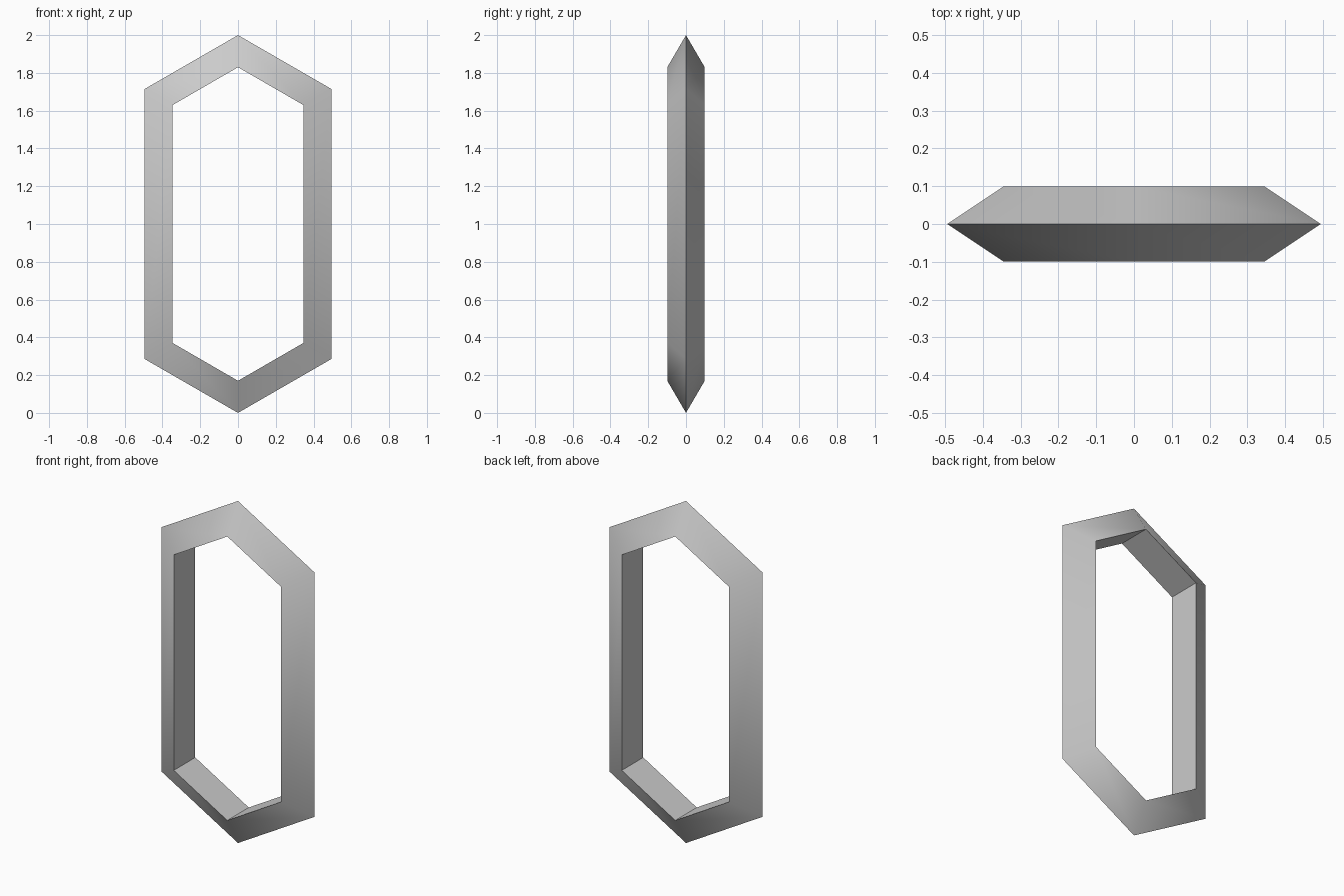
import bpy, bmesh, math

if "Cube" in bpy.data.objects:
    bpy.data.objects.remove(bpy.data.objects["Cube"])

# Single grey material
grey = bpy.data.materials.new("plain_grey")
grey.diffuse_color = (0.6, 0.6, 0.6, 1)
grey.use_nodes = True
grey.node_tree.nodes["Principled BSDF"].inputs["Base Color"].default_value = grey.diffuse_color


def hexagon(bm, half_width, half_height, shoulder, y):
    """Ring of six vertices, pointed at top and bottom, centred on z = 1."""
    pts = [(0, half_height), (half_width, shoulder), (half_width, -shoulder),
           (0, -half_height), (-half_width, -shoulder), (-half_width, shoulder)]
    return [bm.verts.new((x, y, 1 + z)) for x, z in pts]


# Frame: triangular cross-section, sharp outer ridge and flat inner band
bm = bmesh.new()
ridge = hexagon(bm, 0.494, 1.0, 0.715, 0)
front = hexagon(bm, 0.346, 0.83, 0.63, -0.099)
back = hexagon(bm, 0.346, 0.83, 0.63, 0.099)
for a, b in ((ridge, front), (front, back), (back, ridge)):
    for i in range(6):
        j = (i + 1) % 6
        bm.faces.new((a[i], a[j], b[j], b[i]))
bmesh.ops.recalc_face_normals(bm, faces=bm.faces)

mesh = bpy.data.meshes.new("hexagonal_frame")
bm.to_mesh(mesh)
bm.free()
mesh.materials.append(grey)
frame = bpy.data.objects.new("hexagonal_frame", mesh)
bpy.context.collection.objects.link(frame)

# Bevelled sides blend together, ridge and inner corners stay crisp
bpy.context.view_layer.objects.active = frame
frame.select_set(True)
bpy.ops.object.shade_smooth_by_angle(angle=math.radians(40))
